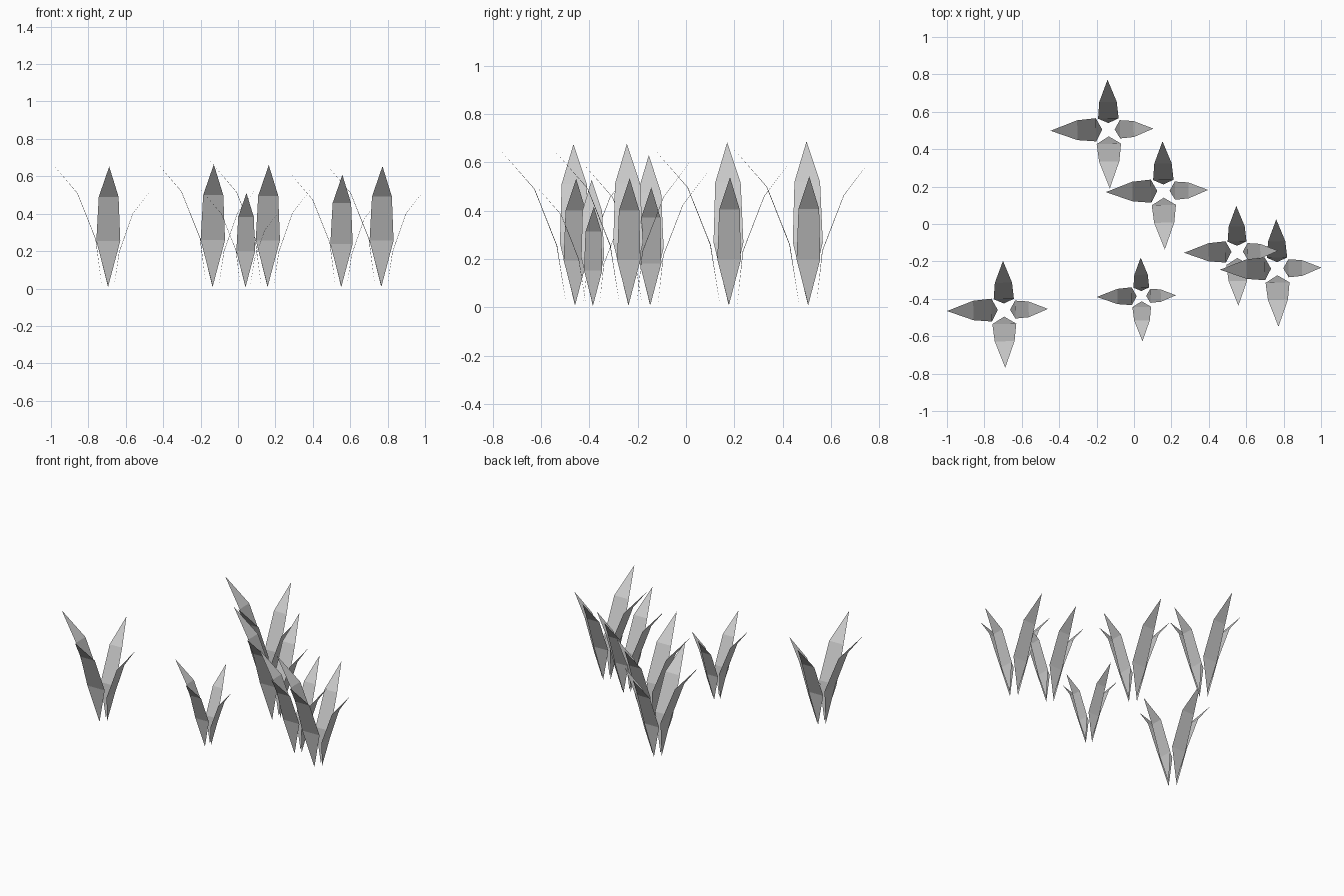
import bpy, math
from mathutils import Matrix, Vector

if "Cube" in bpy.data.objects:
    bpy.data.objects.remove(bpy.data.objects["Cube"])

# Leaf outlines: angle in degrees, then (radius, height, half width) from root to tip
LEAVES = [
    (180, [(0.033, 0.010, 0), (0.066, 0.265, 0.061), (0.164, 0.510, 0.052), (0.305, 0.675, 0)]),
    (270, [(0.036, 0.010, 0), (0.075, 0.255, 0.064), (0.168, 0.490, 0.053), (0.310, 0.652, 0)]),
    (0,   [(0.032, 0.010, 0), (0.060, 0.195, 0.048), (0.132, 0.400, 0.042), (0.235, 0.532, 0)]),
    (90,  [(0.034, 0.010, 0), (0.058, 0.230, 0.054), (0.145, 0.455, 0.046), (0.262, 0.610, 0)]),
]

# Plants: x, y, scale
PLANTS = [
    (-0.695, -0.459, 1.00),
    (-0.136, 0.505, 1.018),
    (0.158, 0.177, 1.012),
    (0.552, -0.148, 0.932),
    (0.766, -0.238, 1.003),
    (0.040, -0.385, 0.783),
]
TWIST = 1.2


def plant_mesh():
    """One tuft of four bent, pointed, single-sheet leaves."""
    verts, faces = [], []
    for angle, (root, low, high, tip) in LEAVES:
        turn = Matrix.Rotation(math.radians(angle), 3, 'Z')
        n = len(verts)
        points = [(root[0], 0, root[1])]
        for r, z, w in (low, high):
            points += [(r, -w, z), (r, w, z)]
        points.append((tip[0], 0, tip[1]))
        verts += [turn @ Vector(p) for p in points]
        faces += [(n, n + 2, n + 1), (n + 1, n + 2, n + 4, n + 3), (n + 3, n + 4, n + 5)]
    mesh = bpy.data.meshes.new("leaf_tuft")
    mesh.from_pydata(verts, [], faces)
    mesh.update()
    return mesh


# Scatter scaled copies of the tuft
mesh = plant_mesh()
for i, (x, y, s) in enumerate(PLANTS, 1):
    plant = bpy.data.objects.new(f"plant_{i}", mesh)
    plant.location = (x, y, 0)
    plant.scale = (s, s, s)
    plant.rotation_euler.z = math.radians(TWIST)
    bpy.context.collection.objects.link(plant)
